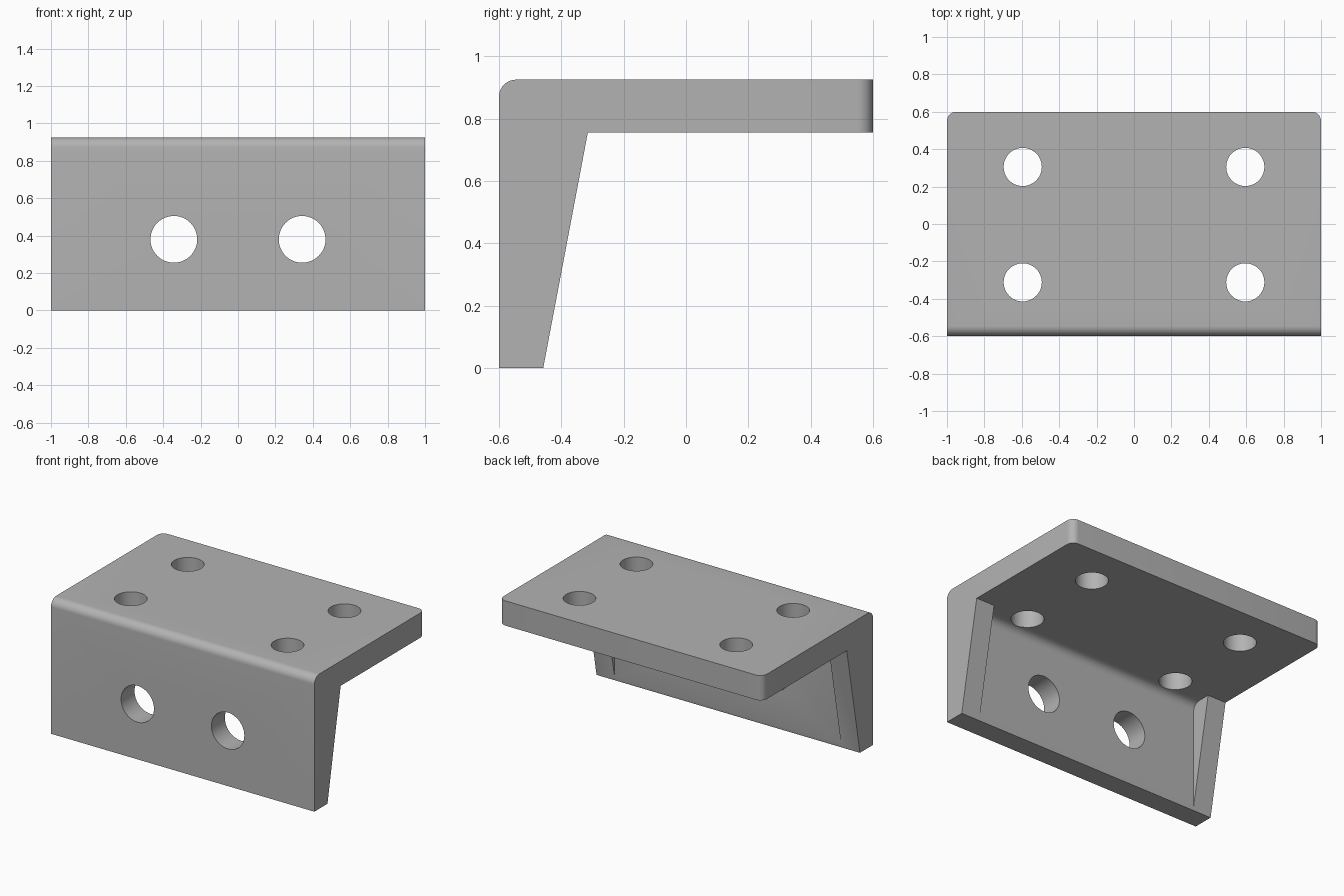
import bpy, bmesh, math
from mathutils import Matrix

cube = bpy.data.objects.get("Cube")
if cube:
    bpy.data.objects.remove(cube, do_unlink=True)

metal = bpy.data.materials.new("grey_metal")
metal.use_nodes = True
GREY = (0.45, 0.45, 0.45, 1)
metal.diffuse_color = GREY
metal.node_tree.nodes["Principled BSDF"].inputs["Base Color"].default_value = GREY


def make_object(name, bm, helper=False):
    bmesh.ops.recalc_face_normals(bm, faces=bm.faces)
    mesh = bpy.data.meshes.new(name)
    bm.to_mesh(mesh)
    bm.free()
    mesh.materials.append(metal)
    obj = bpy.data.objects.new(name, mesh)
    bpy.context.collection.objects.link(obj)
    if helper:
        obj.hide_render = True
        obj.display_type = 'WIRE'
    return obj


def extrude_profile(points, half_width):
    """Side profile (y, z) extruded symmetrically along x."""
    bm = bmesh.new()
    face = bm.faces.new([bm.verts.new((-half_width, y, z)) for y, z in points])
    moved = bmesh.ops.extrude_face_region(bm, geom=[face])["geom"]
    verts = [v for v in moved if isinstance(v, bmesh.types.BMVert)]
    bmesh.ops.translate(bm, verts=verts, vec=(2 * half_width, 0, 0))
    return bm


def arc(cy, cz, r, start, end, steps=10):
    angles = [math.radians(start + (end - start) * i / steps) for i in range(steps + 1)]
    return [(cy + r * math.cos(a), cz + r * math.sin(a)) for a in angles]


TOP, UNDER, FRONT, BACK = 0.925, 0.755, -0.6, 0.6
RIB_TOP, RIB_FOOT, WALL = -0.315, -0.458, -0.454
R = 0.055

# Angle bracket with sloping ends and a rounded front top edge
profile = [(RIB_FOOT, 0), (RIB_TOP, UNDER), (BACK, UNDER), (BACK, TOP)]
profile += arc(FRONT + R, TOP - R, R, 90, 180) + [(FRONT, 0)]
body = extrude_profile(profile, 1.0)

# Rounded rear corners of the top plate
corners = [e for e in body.edges
           if all(v.co.y > BACK - 0.001 for v in e.verts)
           and abs(e.verts[0].co.z - e.verts[1].co.z) > 0.1]
bmesh.ops.bevel(body, geom=corners, offset=0.05, segments=8, profile=0.5, affect='EDGES')
bracket = make_object("bracket", body)

# Pocket between the end ribs, with a fillet under the plate
pocket = [(WALL, -0.1)] + arc(WALL + R, UNDER - R, R, 180, 90)
pocket += [(RIB_TOP + 0.0005, UNDER), (-0.15, 0.6), (-0.15, -0.1)]
cutters = [make_object("pocket_cutter", extrude_profile(pocket, 0.86), True)]


# Bolt holes
def hole(name, location, radius, rotation):
    bm = bmesh.new()
    bmesh.ops.create_cone(bm, cap_ends=True, segments=48, radius1=radius,
                          radius2=radius, depth=0.5,
                          matrix=Matrix.Translation(location) @ rotation)
    cutters.append(make_object(name, bm, True))


for side in (-1, 1):
    hole("wall_hole_cutter", (side * 0.343, -0.55, 0.38), 0.125,
         Matrix.Rotation(math.pi / 2, 4, 'X'))
    for y in (-0.312, 0.305):
        hole("plate_hole_cutter", (side * 0.595, y, 0.84), 0.102, Matrix())

bpy.context.view_layer.objects.active = bracket
bracket.select_set(True)
for cutter in cutters:
    mod = bracket.modifiers.new("cut", 'BOOLEAN')
    mod.operation = 'DIFFERENCE'
    mod.solver = 'EXACT'
    mod.object = cutter
    bpy.ops.object.modifier_apply(modifier=mod.name)
for cutter in cutters:
    bpy.data.objects.remove(cutter, do_unlink=True)

bpy.ops.object.shade_smooth_by_angle(angle=math.radians(30))
